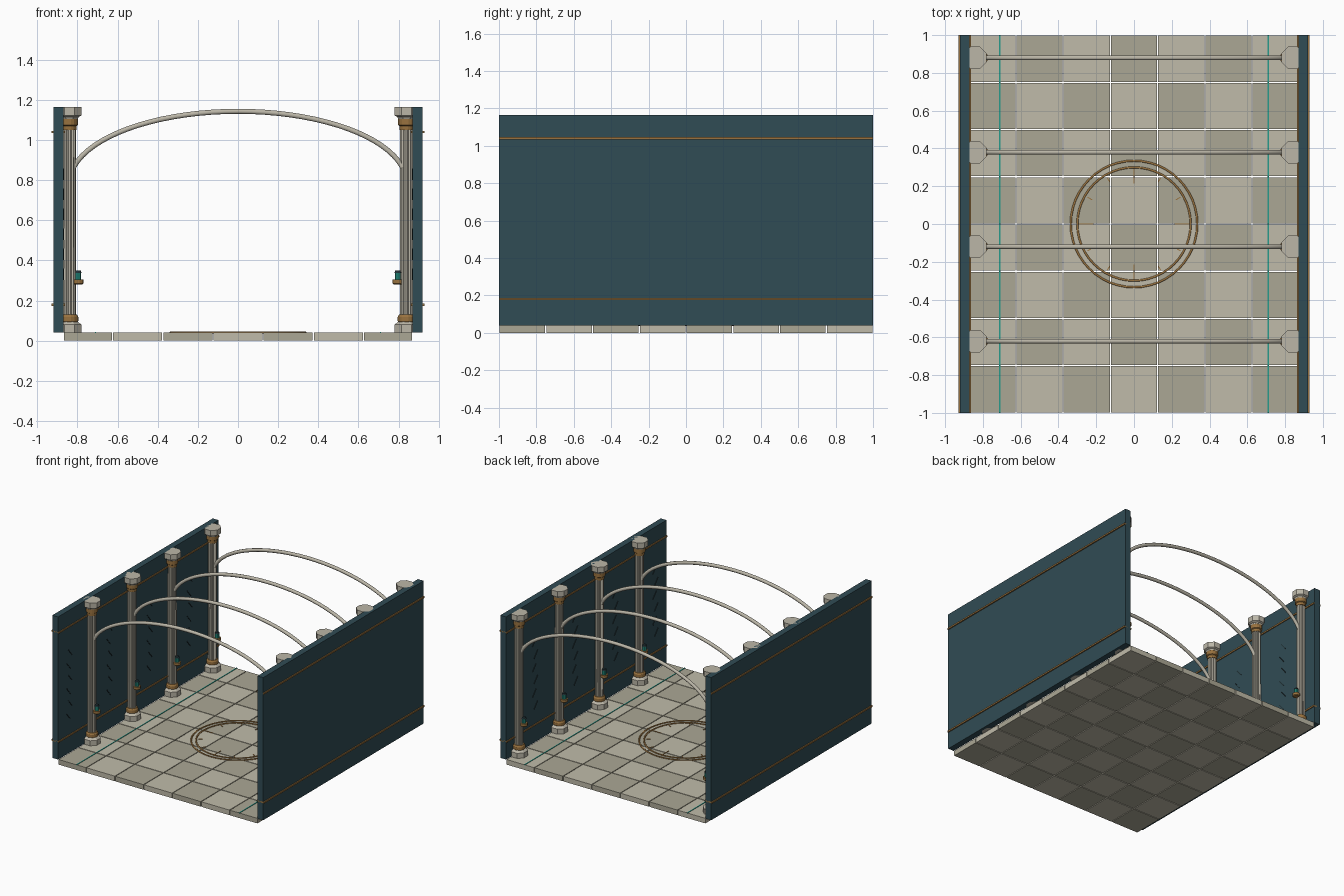
import bpy, bmesh
from math import sin, cos, pi, sqrt
from mathutils import Matrix

if "Cube" in bpy.data.objects:
    bpy.data.objects.remove(bpy.data.objects["Cube"])


def material(name, r, g, b):
    m = bpy.data.materials.new(name)
    m.diffuse_color = (r, g, b, 1)
    m.use_nodes = True
    m.node_tree.nodes["Principled BSDF"].inputs["Base Color"].default_value = m.diffuse_color
    return m


STONE_LIGHT = material("pale_stone", 0.53, 0.50, 0.40)
STONE_DARK = material("dull_stone", 0.41, 0.39, 0.30)
COLUMN = material("column_stone", 0.50, 0.47, 0.39)
WALL = material("slate_blue", 0.030, 0.072, 0.090)
BRASS = material("brass", 0.32, 0.17, 0.05)
DARK = material("dark_metal", 0.015, 0.03, 0.035)
TEAL = material("teal_glass", 0.02, 0.33, 0.26)


def finish(name, bm, mat, smooth=False):
    bmesh.ops.recalc_face_normals(bm, faces=bm.faces)
    me = bpy.data.meshes.new(name)
    bm.to_mesh(me)
    bm.free()
    me.materials.append(mat)
    ob = bpy.data.objects.new(name, me)
    bpy.context.collection.objects.link(ob)
    if smooth:
        for p in me.polygons:
            p.use_smooth = True
    return ob


def add_box(bm, centre, size, rot=None):
    m = Matrix.Translation(centre) @ (rot or Matrix()) @ Matrix.Diagonal((*size, 1))
    bmesh.ops.create_cube(bm, size=1, matrix=m)


def box(name, centre, size, mat):
    bm = bmesh.new()
    add_box(bm, centre, size)
    return finish(name, bm, mat)


def lathe(name, x, y, profile, sides, mat, flute=0.0):
    """Stack of rings (radius, z); flute pulls in every second vertex."""
    bm = bmesh.new()
    rings = []
    for r, z in profile:
        ring = []
        for i in range(sides):
            a = 2 * pi * (i + 0.5) / sides
            rr = r - (flute if i % 2 else 0)
            ring.append(bm.verts.new((x + rr * cos(a), y + rr * sin(a), z)))
        rings.append(ring)
    for lo, hi in zip(rings, rings[1:]):
        for i in range(sides):
            j = (i + 1) % sides
            bm.faces.new((lo[i], lo[j], hi[j], hi[i]))
    bm.faces.new(rings[0])
    bm.faces.new(rings[-1])
    return finish(name, bm, mat)


def sweep(name, path, frames, radius, sides, mat, closed=False):
    """Tube along a path; frames gives the two cross-section axes per point."""
    bm = bmesh.new()
    rings = []
    for p, (u, v) in zip(path, frames):
        rings.append([bm.verts.new([p[k] + radius * (cos(a) * u[k] + sin(a) * v[k]) for k in range(3)])
                      for a in (2 * pi * (s + 0.5) / sides for s in range(sides))])
    n = len(rings)
    for i in range(n if closed else n - 1):
        a, b = rings[i], rings[(i + 1) % n]
        for s in range(sides):
            t = (s + 1) % sides
            bm.faces.new((a[s], a[t], b[t], b[s]))
    if not closed:
        bm.faces.new(rings[0])
        bm.faces.new(rings[-1])
    return finish(name, bm, mat, True)


# floor slabs, 7 x 8, with open joints
xs = [-0.87, -0.625, -0.375, -0.125, 0.125, 0.375, 0.625, 0.87]
GAP = 0.006
slabs = [bmesh.new(), bmesh.new()]
for i in range(7):
    for j in range(8):
        cx, w = (xs[i] + xs[i + 1]) / 2, xs[i + 1] - xs[i]
        add_box(slabs[(i + j) % 2], (cx, -0.875 + 0.25 * j, 0.02), (w - GAP, 0.25 - GAP, 0.04))
finish("floor_slabs_dull", slabs[0], STONE_DARK)
finish("floor_slabs_pale", slabs[1], STONE_LIGHT)

# floor dial: two rings and twelve ticks
for name, R in (("dial_outer_ring", 0.335), ("dial_inner_ring", 0.30)):
    angles = [2 * pi * i / 48 for i in range(48)]
    sweep(name, [(R * cos(a), R * sin(a), 0.041) for a in angles],
          [((cos(a), sin(a), 0), (0, 0, 1)) for a in angles], 0.006, 6, BRASS, True)
bm = bmesh.new()
for i in range(12):
    a = i * pi / 6
    r0, r1 = (0.215, 0.30) if i % 3 == 0 else (0.255, 0.285)
    rm = (r0 + r1) / 2
    add_box(bm, (rm * cos(a), rm * sin(a), 0.041), (r1 - r0, 0.005, 0.006), Matrix.Rotation(a, 4, "Z"))
finish("dial_ticks", bm, BRASS)

rows = (-0.62, -0.12, 0.38, 0.88)
for s, side in ((-1, "left"), (1, "right")):
    # wall, brass rails and floor inlay
    box(side + "_wall", (s * 0.895, 0, 0.6025), (0.05, 2, 1.125), WALL)
    for label, z in (("lower", 0.18), ("upper", 1.04)):
        box(f"{side}_{label}_rail", (s * 0.896, 0, z), (0.066, 2, 0.012), BRASS)
    box(side + "_floor_inlay", (s * 0.71, 0, 0.041), (0.007, 2, 0.005), TEAL)

    # slanted dark vents on the inner wall face
    bm = bmesh.new()
    for y in (-0.87, -0.37, 0.13, 0.63):
        for k in range(6):
            add_box(bm, (s * 0.869, y + 0.02 * (k % 2), 0.33 + 0.1 * k),
                    (0.006, 0.006, 0.07), Matrix.Rotation(0.7, 4, "X"))
    finish(side + "_wall_vents", bm, DARK)

    for n, y in enumerate(rows, 1):
        x, tag = s * 0.84, f"{side}_{n}"
        # column: base, collars, fluted shaft, capital
        lathe("column_base_" + tag, x, y,
              [(0.064, 0.04), (0.064, 0.08), (0.052, 0.09), (0.043, 0.095)], 8, COLUMN)
        lathe("lower_collar_" + tag, x, y,
              [(0.040, 0.09), (0.045, 0.098), (0.045, 0.118), (0.038, 0.13)], 16, BRASS)
        lathe("column_shaft_" + tag, x, y, [(0.033, 0.09), (0.032, 1.07)], 24, COLUMN, 0.005)
        lathe("upper_collar_" + tag, x, y,
              [(0.035, 1.05), (0.036, 1.07), (0.043, 1.075), (0.043, 1.105), (0.038, 1.11)], 16, BRASS)
        lathe("column_capital_" + tag, x, y,
              [(0.045, 1.105), (0.050, 1.115), (0.064, 1.122), (0.064, 1.165)], 8, COLUMN)
        # small lamp on the column's inner side
        lx = s * 0.797
        lathe("lamp_bracket_" + tag, lx, y, [(0.021, 0.28), (0.027, 0.285), (0.027, 0.305)], 12, BRASS)
        lathe("lamp_glass_" + tag, lx, y, [(0.016, 0.30), (0.016, 0.34)], 10, TEAL)
        lathe("lamp_cap_" + tag, lx, y, [(0.018, 0.338), (0.014, 0.349)], 10, DARK)

# elliptical ribs spanning between facing columns
A, B, Z0 = 0.84, 0.358, 0.785
for n, y in enumerate(rows, 1):
    path, frames = [], []
    for i in range(41):
        t = pi * i / 40
        nx, nz = cos(t) / A, sin(t) / B
        d = sqrt(nx * nx + nz * nz)
        path.append((A * cos(t), y, Z0 + B * sin(t)))
        frames.append(((nx / d, 0, nz / d), (0, 1, 0)))
    sweep(f"arch_rib_{n}", path, frames, 0.0135, 8, COLUMN)
